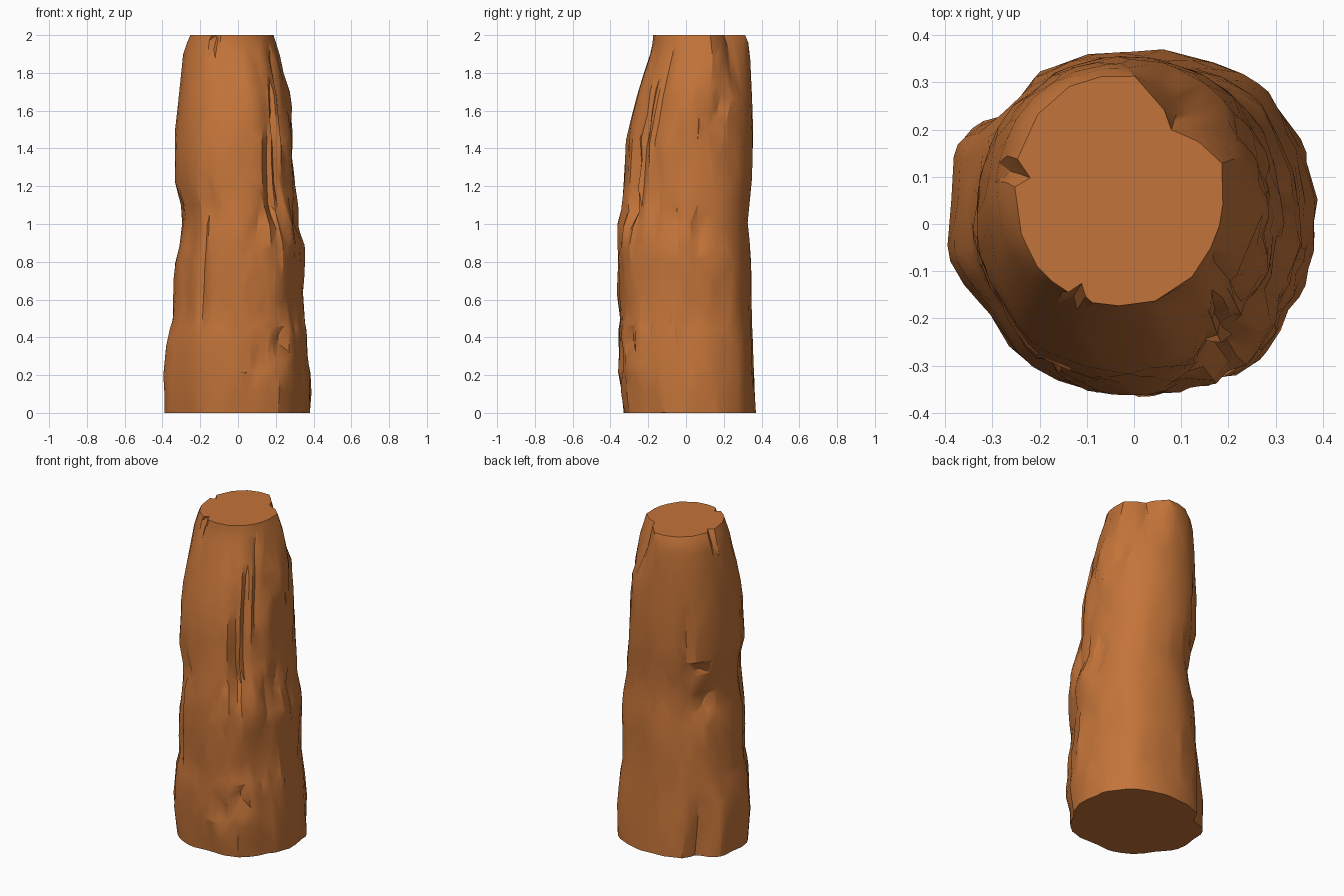
import bpy, bmesh, math
from mathutils import Vector, noise

if "Cube" in bpy.data.objects:
    bpy.data.objects.remove(bpy.data.objects["Cube"])

# Height, left, right, front, back extents of the pillar
PROFILE = [
    (0.00, -.385, .388, -.335, .370),
    (0.20, -.394, .392, -.358, .364),
    (0.36, -.380, .375, -.360, .358),
    (0.45, -.362, .360, -.357, .352),
    (0.49, -.350, .348, -.350, .350),
    (0.80, -.332, .355, -.370, .347),
    (0.88, -.314, .350, -.370, .340),
    (1.00, -.295, .324, -.365, .328),
    (1.10, -.305, .317, -.347, .338),
    (1.22, -.338, .303, -.335, .352),
    (1.45, -.335, .293, -.322, .358),
    (1.70, -.314, .272, -.258, .350),
    (1.90, -.290, .220, -.192, .337),
    (1.96, -.272, .202, -.178, .330),
    (2.00, -.252, .190, -.174, .316),
]
# Cracks, hollows and (negative) swellings: angle, bottom, top, half width in degrees, depth
GROOVES = [
    (213, -.6, 1.60, 22, .028), (45, -.6, 1.50, 28, -.018),
    (305, -.6, 1.10, 22, -.020), (137, -.3, 0.42, 13, .045),
    (157, -.3, 0.45, 14, -.020), (190, -.3, 0.50, 14, -.010),
    (50, 1.66, 2.34, 34, .070),
    (236, 0.35, 1.25, 5, .026), (243, 0.98, 1.25, 9, .022),
    (301, 0.98, 1.20, 10, .035), (303, 0.50, 1.95, 5, .022),
    (312, 0.90, 1.95, 5, .026), (324, 1.25, 1.95, 5, .024),
    (286, 0.85, 1.15, 8, .020), (290, 0.20, 0.40, 9, .030),
    (306, 0.28, 0.46, 9, .032), (335, 0.60, 1.15, 7, .020),
    (352, 0.90, 1.15, 10, .018), (18, 0.85, 1.10, 11, .025),
    (30, 1.50, 1.75, 10, .022), (125, 1.10, 1.60, 9, .022),
    (143, 0.85, 1.02, 14, .034), (138, 1.12, 1.22, 16, .026),
    (185, 1.02, 1.18, 16, .012), (171, 1.84, 2.14, 6, .035),
    (249, 1.87, 2.12, 5, .030), (110, 0.20, 0.50, 9, .012),
]
SIDES, RINGS = 90, 100


def extents(z):
    for a, b in zip(PROFILE, PROFILE[1:]):
        if z <= b[0]:
            t = (z - a[0]) / (b[0] - a[0])
            return [p + (q - p) * t for p, q in zip(a[1:], b[1:])]
    return PROFILE[-1][1:]


def groove_depth(deg, z):
    total = 0
    for i, (ang, lo, hi, width, depth) in enumerate(GROOVES):
        wander = (4 if width < 12 else 0) * noise.noise(Vector((i * 7.3, 0, z * 4)))
        d = abs((deg - ang - wander + 180) % 360 - 180) / width
        mid, half = (lo + hi) / 2, (hi - lo) / 2
        fade = max(0, 1 - ((z - mid) / half) ** 2)
        total += depth * max(0, 1 - d) * fade
    return min(total, .075)


def chips(p):
    # worn stone flakes: low along cell borders, raised in the middle
    dist = noise.voronoi(p)[0]
    return .3 - dist[0]


def rock_point(k, z):
    ang = 2 * math.pi * k / SIDES
    c, s = math.cos(ang), math.sin(ang)
    left, right, front, back = extents(z)
    cx, cy = (left + right) / 2, (front + back) / 2
    # slightly squared-off oval section
    n = 2.12
    r = (abs(c / ((right - left) / 2)) ** n + abs(s / ((back - front) / 2)) ** n) ** (-1 / n)
    # chunky relief, roughest on the front right; calmer toward the cut top
    calm = 1 - .8 * max(0, (z - 1.6) / .4)
    rough = .35 + .65 * max(0, math.cos(ang - math.radians(325)))
    r += .012 * calm * rough * noise.noise(Vector((c * 4.5 + 5, s * 4.5, z * 4)))
    r += .026 * calm * rough * chips(Vector((c * 3.5, s * 3.5, z * 3.5)))
    r += .012 * calm * rough * chips(Vector((c * 8 + 3, s * 8, z * 5)))
    r -= groove_depth(math.degrees(ang), z)
    return cx + r * c, cy + r * s, z


# Pillar body with flat caps
bm = bmesh.new()
rings = [[bm.verts.new(rock_point(k, 2 * i / RINGS)) for k in range(SIDES)]
         for i in range(RINGS + 1)]
for lower, upper in zip(rings, rings[1:]):
    for k in range(SIDES):
        j = (k + 1) % SIDES
        bm.faces.new((lower[k], lower[j], upper[j], upper[k]))
bm.faces.new(rings[-1])
bm.faces.new(rings[0][::-1])
mesh = bpy.data.meshes.new("rock_pillar")
bm.to_mesh(mesh)
bm.free()
pillar = bpy.data.objects.new("rock_pillar", mesh)
bpy.context.collection.objects.link(pillar)
bpy.context.view_layer.objects.active = pillar
pillar.select_set(True)

# Chisel the surface into uneven facets
chisel = pillar.modifiers.new("chisel", 'DECIMATE')
chisel.ratio = 0.09
bpy.ops.object.modifier_apply(modifier="chisel")
bpy.ops.object.shade_smooth_by_angle(angle=math.radians(27))

# Rust-brown stone
stone = bpy.data.materials.new("rust_stone")
stone.diffuse_color = (0.55, 0.175, 0.041, 1)
stone.use_nodes = True
stone.node_tree.nodes["Principled BSDF"].inputs["Base Color"].default_value = stone.diffuse_color
pillar.data.materials.append(stone)
